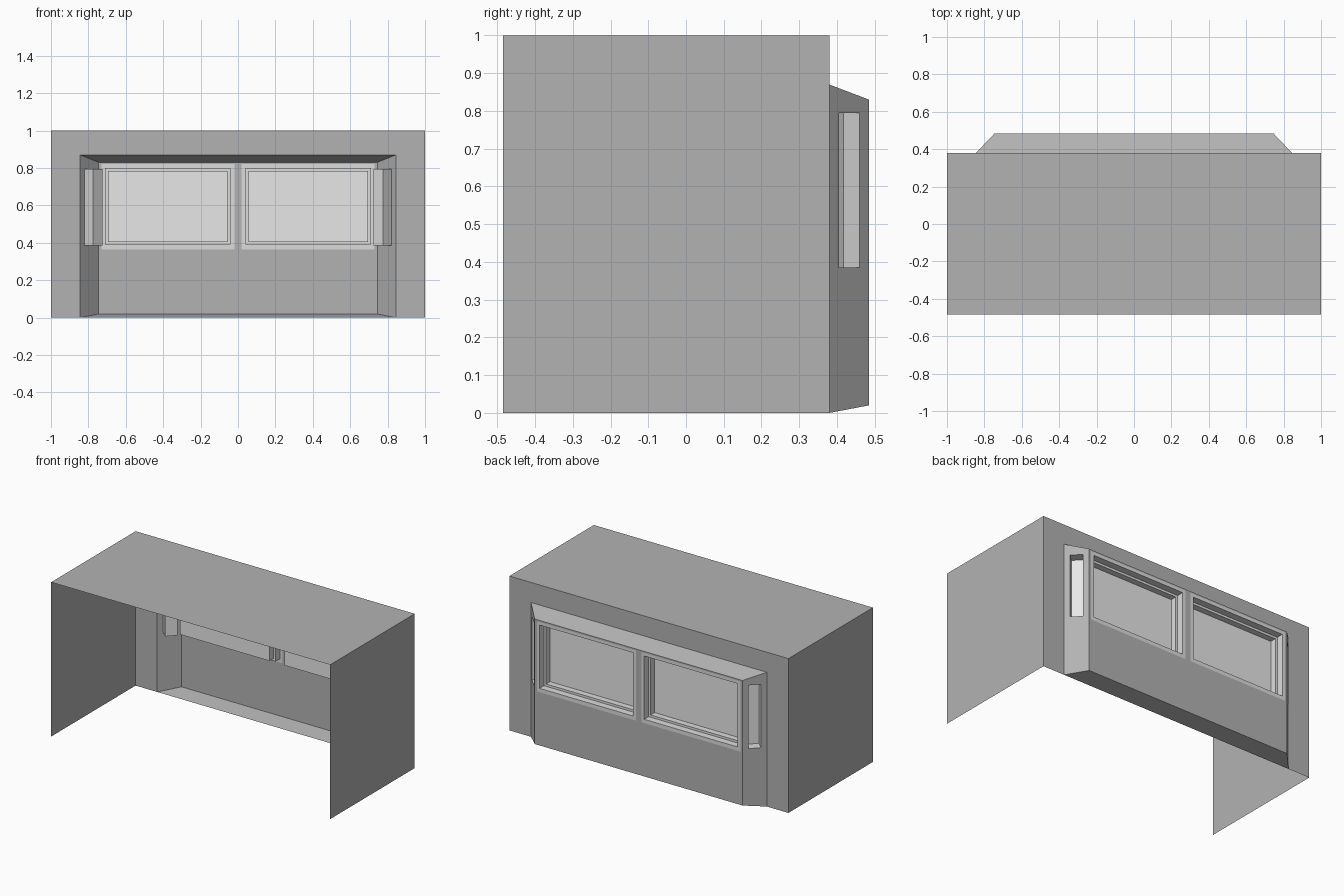
import bpy
import bmesh
from mathutils import Vector

cube = bpy.data.objects.get("Cube")
if cube:
    bpy.data.objects.remove(cube, do_unlink=True)


def material(name, value):
    mat = bpy.data.materials.new(name)
    mat.use_nodes = True
    colour = (value, value, value, 1)
    mat.diffuse_color = colour
    mat.node_tree.nodes["Principled BSDF"].inputs["Base Color"].default_value = colour
    return mat


WALL = material("wall grey", 0.45)
FRAME = material("frame pale grey", 0.72)
GLASS = material("glass light grey", 0.81)


def panel(a, b, low, high):
    """Upright quad between plan points a and b; low and high may differ per end."""
    (la, lb), (ha, hb) = [z if isinstance(z, tuple) else (z, z) for z in (low, high)]
    return [Vector(p) for p in ((*a, la), (*b, lb), (*b, hb), (*a, ha))]


def recess(loop, depth):
    """Push a loop inwards along its normal."""
    normal = (loop[1] - loop[0]).cross(loop[3] - loop[0]).normalized()
    return [p - normal * depth for p in loop]


def bridge(outer, inner):
    """Four quads joining two nested loops."""
    return [[outer[i], outer[i - 3], inner[i - 3], inner[i]] for i in range(4)]


def build(name, parts):
    """Make a half model from (material, quads) pairs and mirror it across x."""
    mesh = bpy.data.meshes.new(name)
    bm = bmesh.new()
    for index, (mat, quads) in enumerate(parts):
        mesh.materials.append(mat)
        for quad in quads:
            face = bm.faces.new([bm.verts.new(p) for p in quad])
            face.material_index = index
    bmesh.ops.remove_doubles(bm, verts=bm.verts, dist=0.0005)
    bm.to_mesh(mesh)
    bm.free()
    obj = bpy.data.objects.new(name, mesh)
    bpy.context.collection.objects.link(obj)
    obj.modifiers.new("Mirror", "MIRROR").use_axis[0] = True
    return obj


FRONT, BACK, BAY = -0.485, 0.38, 0.485
ROOT, TIP = 0.845, 0.745            # bay half widths at the wall and outside
BASE, TOP = 0.02, 0.83              # outer face of the bay
HEAD = 0.87                         # height of the opening in the wall

# Thin shell, open at the front and below
build("side_wall", [(WALL, [panel((1, FRONT), (1, BACK), 0, 1)])])
build("roof", [(WALL, [[(0, FRONT, 1), (1, FRONT, 1), (1, BACK, 1), (0, BACK, 1)]])])
build("back_wall", [(WALL, [
    panel((1, BACK), (ROOT, BACK), 0, HEAD),
    panel((1, BACK), (ROOT, BACK), HEAD, 1),
    panel((ROOT, BACK), (0, BACK), HEAD, 1),
])])

# Window openings
front_frame = panel((0.73, BAY), (0.02, BAY), 0.365, 0.82)
front_hole = panel((0.71, BAY), (0.04, BAY), 0.39, 0.80)
start, end = Vector((ROOT, BACK)), Vector((TIP, BAY))
side_hole = panel(start.lerp(end, 0.24), start.lerp(end, 0.76), 0.385, 0.795)

# Bay shell
build("bay", [(WALL, [
    *bridge(panel((TIP, BAY), (0, BAY), BASE, TOP), front_frame),
    *bridge(panel(start, end, (0, BASE), (HEAD, TOP)), side_hole),
    [(ROOT, BACK, HEAD), (TIP, BAY, TOP), (0, BAY, TOP), (0, BACK, HEAD)],
    [(0, BACK, 0), (0, BAY, BASE), (TIP, BAY, BASE), (ROOT, BACK, 0)],
])])

# Wide windows with a stepped frame
step = recess(front_hole, 0.045)
sash = recess(panel((0.695, BAY), (0.055, BAY), 0.405, 0.785), 0.045)
pane = recess(sash, 0.04)
loops = [front_frame, front_hole, step, sash, pane]
frame_quads = [q for o, i in zip(loops, loops[1:]) for q in bridge(o, i)]
build("front_window", [(FRAME, frame_quads), (GLASS, [pane])])

# Narrow slanted windows
side_pane = recess(side_hole, 0.062)
build("side_window", [(FRAME, bridge(side_hole, side_pane)), (GLASS, [side_pane])])
